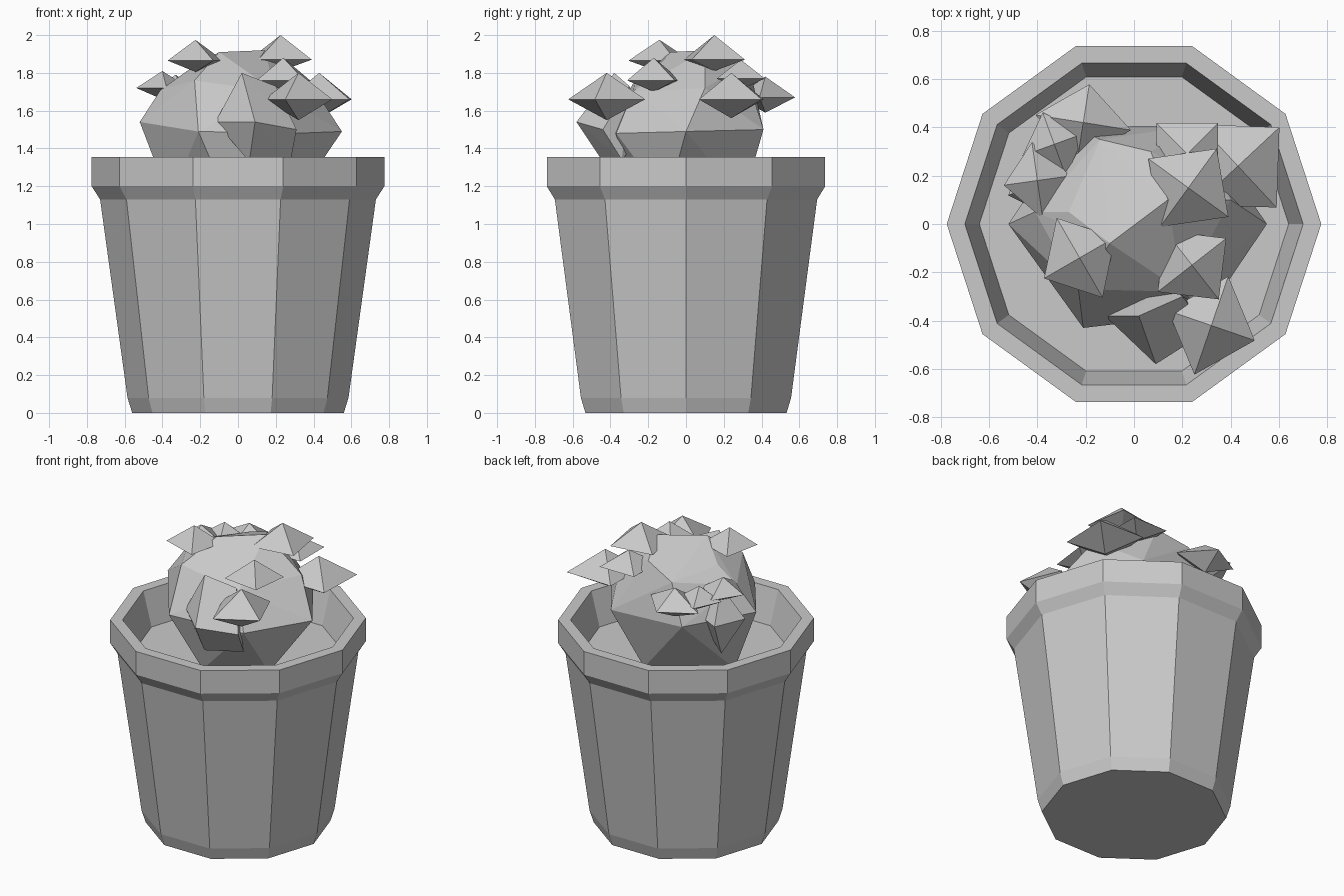
import bpy
import bmesh
from math import cos, sin, pi, radians
from mathutils import Vector

cube = bpy.data.objects.get("Cube")
if cube:
    bpy.data.objects.remove(cube, do_unlink=True)

# One plain grey for everything
grey = bpy.data.materials.new("plain grey")
grey.use_nodes = True
grey.diffuse_color = (0.59, 0.59, 0.59, 1)
grey.node_tree.nodes["Principled BSDF"].inputs["Base Color"].default_value = grey.diffuse_color


def finish(bm, name):
    """Turn a bmesh into a flat-shaded object with the grey material."""
    bmesh.ops.recalc_face_normals(bm, faces=bm.faces[:])
    mesh = bpy.data.meshes.new(name)
    bm.to_mesh(mesh)
    bm.free()
    mesh.materials.append(grey)
    obj = bpy.data.objects.new(name, mesh)
    bpy.context.collection.objects.link(obj)


def lathe(name, profile, sides):
    """Stack rings from a (radius, height) profile and cap both ends."""
    bm = bmesh.new()
    rings = []
    for radius, z in profile:
        angles = [2 * pi * i / sides for i in range(sides)]
        rings.append([bm.verts.new((radius * cos(a), radius * sin(a), z)) for a in angles])
    for low, high in zip(rings, rings[1:]):
        for i in range(sides):
            j = (i + 1) % sides
            bm.faces.new((low[i], low[j], high[j], high[i]))
    bm.faces.new(rings[0])
    bm.faces.new(rings[-1])
    finish(bm, name)


def hull(name, points):
    """Faceted solid wrapped around a few points."""
    bm = bmesh.new()
    verts = [bm.verts.new(p) for p in points]
    bmesh.ops.convex_hull(bm, input=verts)
    loose = [v for v in bm.verts if not v.link_faces]
    bmesh.ops.delete(bm, geom=loose, context='VERTS')
    finish(bm, name)


def leaf(name, centre, half_a, half_b, angle, up, down):
    """Low four-sided double pyramid."""
    c = Vector(centre)
    a = radians(angle)
    along = Vector((cos(a), sin(a), 0))
    across = Vector((-sin(a), cos(a), 0))
    tall = Vector((0, 0, 1))
    hull(name, [c + along * half_a, c - along * half_a,
                c + across * half_b, c - across * half_b,
                c + tall * up, c - tall * down])


# Pot with tapered wall, thick rim and a flat soil floor inside
lathe("pot", [(0.56, 0), (0.585, 0.08), (0.73, 1.13), (0.775, 1.2),
              (0.775, 1.355), (0.7, 1.355), (0.64, 1.13)], 10)

# Rough faceted body of the plant
hull("plant_body", [
    # crown, falling away to the back
    (-0.1, -0.08, 1.91), (0.14, 0.1, 1.92), (0.07, 0.3, 1.84),
    (-0.14, 0.35, 1.77), (-0.27, 0.05, 1.81),
    # shoulder
    (-0.23, -0.27, 1.76), (0.2, -0.28, 1.7), (0.4, 0.1, 1.72), (-0.41, 0.05, 1.71),
    # widest ring
    (-0.52, 0, 1.54), (-0.21, -0.43, 1.49), (0.3, -0.37, 1.48),
    (0.55, 0, 1.49), (0.27, 0.41, 1.5), (-0.25, 0.4, 1.52),
    # foot
    (-0.36, 0, 1.12), (-0.05, -0.3, 1.12), (0.3, -0.1, 1.12), (0.1, 0.3, 1.12)])

# Smaller lump bulging out at the front
hull("front_lump", [
    (0.02, -0.38, 1.8), (0.2, -0.3, 1.73), (-0.12, -0.38, 1.54), (0.09, -0.58, 1.54),
    (0.31, -0.44, 1.5), (0.06, -0.44, 1.33), (0.28, -0.34, 1.34), (0.1, -0.2, 1.5)])

# Leaves: name, centre, half diagonals, turn, rise, depth
leaves = [
    ("crown_left", (0.225, 0.15, 1.87), 0.2, 0.205, 54, 0.13, 0.06),
    ("crown_right", (-0.225, -0.14, 1.865), 0.17, 0.19, 30, 0.11, 0.06),
    ("side_right", (-0.4, 0.18, 1.72), 0.14, 0.16, 8, 0.09, 0.06),
    ("low_right", (-0.38, 0.17, 1.54), 0.15, 0.16, 20, 0.2, 0.25),
    ("back_corner", (-0.33, 0.33, 1.7), 0.14, 0.14, 20, 0.09, 0.06),
    ("back_right", (-0.21, 0.42, 1.67), 0.2, 0.16, -9, 0.11, 0.08),
    ("side_left", (0.43, 0.24, 1.66), 0.235, 0.235, 43, 0.14, 0.1),
    ("front_left", (0.32, -0.42, 1.66), 0.215, 0.19, 71, 0.14, 0.11),
    ("upper_front", (0.24, -0.17, 1.76), 0.18, 0.18, 38, 0.12, 0.06),
    ("upper_back", (0.22, 0.29, 1.77), 0.18, 0.18, 45, 0.1, 0.06),
]
for name, *shape in leaves:
    leaf(name + "_leaf", *shape)
